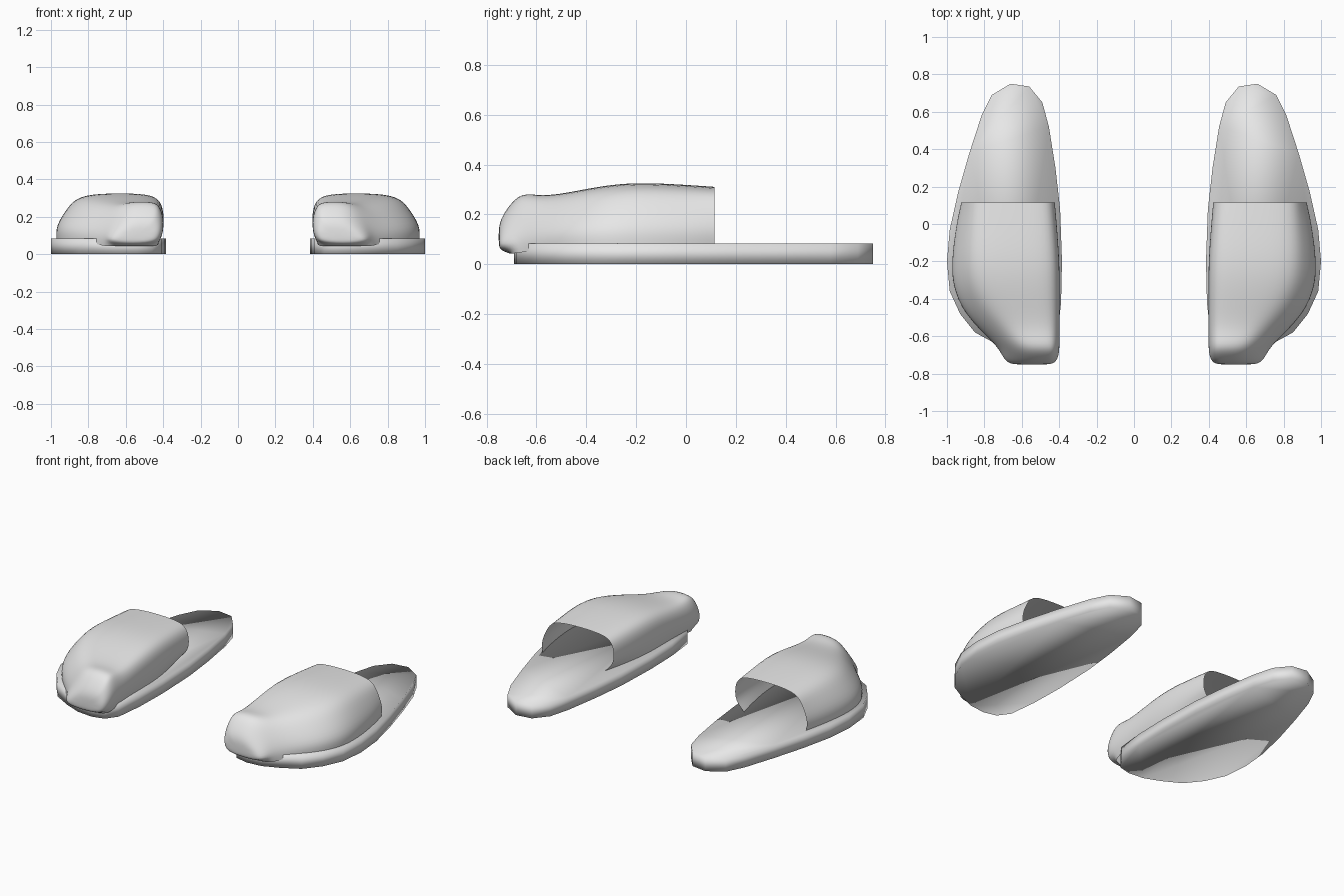
import bpy
import bmesh

cube = bpy.data.objects.get("Cube")
if cube:
    bpy.data.objects.remove(cube, do_unlink=True)

# One plain grey for everything
grey = bpy.data.materials.new("light_grey")
grey.use_nodes = True
colour = (0.8, 0.8, 0.8, 1)
grey.diffuse_color = colour
grey.node_tree.nodes["Principled BSDF"].inputs["Base Color"].default_value = colour


def mix(start, end, factor):
    return start + (end - start) * factor


def make_pair(name, bm):
    """Turn a bmesh into a smooth object mirrored to the other foot."""
    mesh = bpy.data.meshes.new(name)
    for face in bm.faces:
        face.smooth = True
    bm.to_mesh(mesh)
    bm.free()
    mesh.materials.append(grey)
    obj = bpy.data.objects.new(name, mesh)
    bpy.context.collection.objects.link(obj)
    mirror = obj.modifiers.new("other_foot", "MIRROR")
    mirror.use_mirror_merge = False
    return obj


# Soles: a flat outline raised to its thickness
SOLE_TOP = 0.083
outline = [
    (0.66, 0.75), (0.56, 0.735), (0.49, 0.65), (0.455, 0.52), (0.42, 0.3),
    (0.395, 0.08), (0.385, -0.2), (0.39, -0.42), (0.41, -0.6), (0.46, -0.67),
    (0.54, -0.69), (0.64, -0.68), (0.74, -0.64), (0.85, -0.58), (0.93, -0.48),
    (0.985, -0.36), (1, -0.2), (0.985, -0.03), (0.94, 0.17), (0.88, 0.38),
    (0.815, 0.58), (0.76, 0.69),
]
bm = bmesh.new()
base = bm.faces.new([bm.verts.new((x, y, 0)) for x, y in outline])
raised = bmesh.ops.extrude_face_region(bm, geom=[base], use_keep_orig=True)
for item in raised["geom"]:
    if isinstance(item, bmesh.types.BMVert):
        item.co.z = SOLE_TOP
bmesh.ops.recalc_face_normals(bm, faces=bm.faces)
make_pair("soles", bm)


def cross_section(y, inner, outer, crown, bottom, top, tuck):
    """Points over the foot, from the outer hem to the inner hem."""
    height = top - bottom
    profile = [
        (outer - tuck * 0.2, 0), (outer, 0.28), (mix(outer, crown, 0.5), 0.68),
        (crown, 0.95), (mix(crown, inner, 0.35), 1.01),
        (mix(crown, inner, 0.75), 1), (inner + 0.02, 0.92),
        (inner - 0.005, 0.6), (inner, 0.25), (inner + tuck, 0),
    ]
    return [(x, y, bottom + height * level) for x, level in profile]


# Uppers: open shells lofted from the opening to the rounded toe
# y, inner x, outer x, crown x, bottom z, top z, hem tuck
stations = [
    (0.115, 0.425, 0.93, 0.85, SOLE_TOP, 0.31, 0.06),
    (0, 0.415, 0.955, 0.85, SOLE_TOP, 0.318, 0.04),
    (-0.2, 0.4, 0.98, 0.86, SOLE_TOP, 0.329, 0.02),
    (-0.35, 0.4, 0.97, 0.83, SOLE_TOP, 0.312, 0.02),
    (-0.48, 0.4, 0.905, 0.75, SOLE_TOP, 0.285, 0.02),
    (-0.58, 0.4, 0.81, 0.66, 0.07, 0.272, 0.02),
    (-0.66, 0.4, 0.73, 0.6, 0.045, 0.288, 0.03),
    (-0.71, 0.405, 0.71, 0.58, 0.043, 0.235, 0.04),
    (-0.745, 0.425, 0.68, 0.57, 0.055, 0.18, 0.03),
    (-0.752, 0.47, 0.63, 0.56, 0.075, 0.135, 0.02),
]
bm = bmesh.new()
rings = [[bm.verts.new(p) for p in cross_section(*s)] for s in stations]
for row, (back, front) in enumerate(zip(rings, rings[1:])):
    for j in range(len(back) - 1):
        bm.faces.new((back[j], back[j + 1], front[j + 1], front[j]))
    # Close the underside where the toe overhangs the sole
    if row >= len(rings) - 3:
        bm.faces.new((back[-1], back[0], front[0], front[-1]))
bm.faces.new(rings[-1])
bm.normal_update()
uppers = make_pair("uppers", bm)
rounding = uppers.modifiers.new("rounding", "SUBSURF")
rounding.levels = 2
rounding.render_levels = 2
rounding.boundary_smooth = "PRESERVE_CORNERS"
